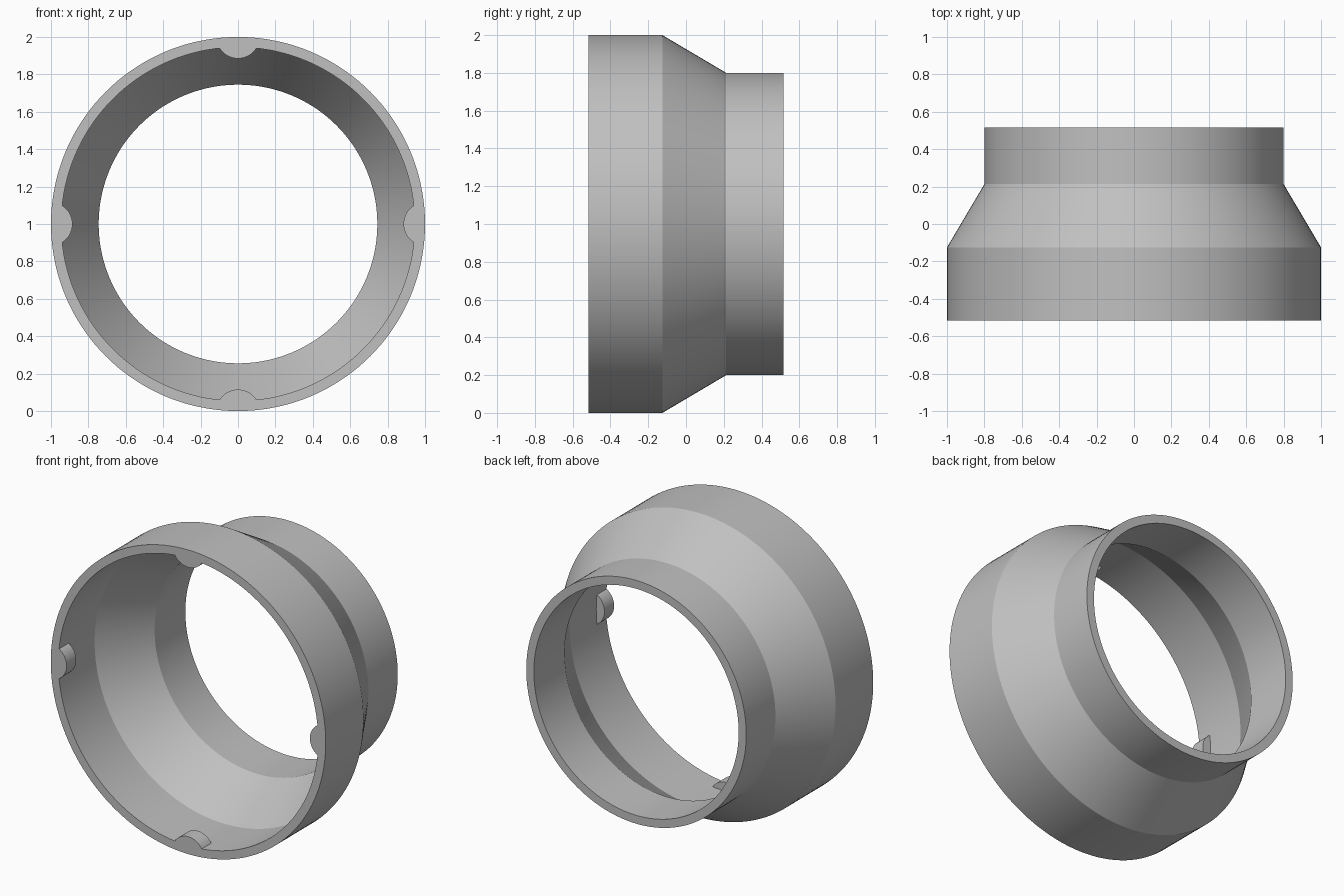
import bpy, bmesh
from math import sin, cos, pi, asin, radians

cube = bpy.data.objects.get("Cube")
if cube:
    bpy.data.objects.remove(cube, do_unlink=True)

FRONT, BACK = -0.517, 0.517
BIG, SMALL, WALL = 1.0, 0.8, 0.055
BORE = BIG - WALL
CENTRE_Z = 1.0
SEGMENTS = 144

grey = bpy.data.materials.new("light_grey")
grey.use_nodes = True
colour = (0.53, 0.53, 0.53, 1)
grey.diffuse_color = colour
grey.node_tree.nodes["Principled BSDF"].inputs["Base Color"].default_value = colour


def finish(bm, name):
    bmesh.ops.recalc_face_normals(bm, faces=bm.faces)
    mesh = bpy.data.meshes.new(name)
    bm.to_mesh(mesh)
    bm.free()
    mesh.materials.append(grey)
    obj = bpy.data.objects.new(name, mesh)
    bpy.context.collection.objects.link(obj)
    obj.location.z = CENTRE_Z
    bpy.ops.object.select_all(action='DESELECT')
    obj.select_set(True)
    bpy.context.view_layer.objects.active = obj
    bpy.ops.object.shade_smooth_by_angle(angle=radians(20))
    return obj


# Reducer shell: closed wall profile (radius, y) revolved around the y axis
profile = [(BIG, FRONT), (BIG, -0.125), (SMALL, 0.213), (SMALL, BACK),
           (SMALL - WALL, BACK), (SMALL - WALL, 0.198), (BORE, -0.14), (BORE, FRONT)]
bm = bmesh.new()
rings = []
for i in range(SEGMENTS):
    a = 2 * pi * i / SEGMENTS
    rings.append([bm.verts.new((r * cos(a), y, r * sin(a))) for r, y in profile])
for i, ring in enumerate(rings):
    following = rings[(i + 1) % SEGMENTS]
    for j in range(len(profile)):
        k = (j + 1) % len(profile)
        bm.faces.new((ring[j], ring[k], following[k], following[j]))
finish(bm, "reducer_shell")


# Locking tabs: round-nosed lugs inside the wide mouth, flush with the rim
def locking_tab(name, angle):
    radius, depth, steps = 0.115, 0.1, 24
    # Height at which the lug's circle meets the bore
    along = (BORE ** 2 + BIG ** 2 - radius ** 2) / (2 * BIG)
    half = (BORE ** 2 - along ** 2) ** 0.5
    nose = asin(half / radius)
    wall = asin(half / BORE)
    outline = []
    for i in range(steps + 1):
        t = nose * (2 * i / steps - 1)
        outline.append((BIG - radius * cos(t), radius * sin(t)))
    for i in range(1, 8):
        t = wall * (1 - i / 4)
        outline.append((BORE * cos(t), BORE * sin(t)))
    bm = bmesh.new()
    ca, sa = cos(angle), sin(angle)
    face = bm.faces.new([bm.verts.new((u * ca - v * sa, FRONT, u * sa + v * ca))
                         for u, v in outline])
    extruded = bmesh.ops.extrude_face_region(bm, geom=[face], use_keep_orig=True)
    moved = [g for g in extruded["geom"] if isinstance(g, bmesh.types.BMVert)]
    bmesh.ops.translate(bm, verts=moved, vec=(0, depth, 0))
    finish(bm, name)


for i, side in enumerate(("left", "top", "right", "bottom")):
    locking_tab(side + "_locking_tab", i * pi / 2)
